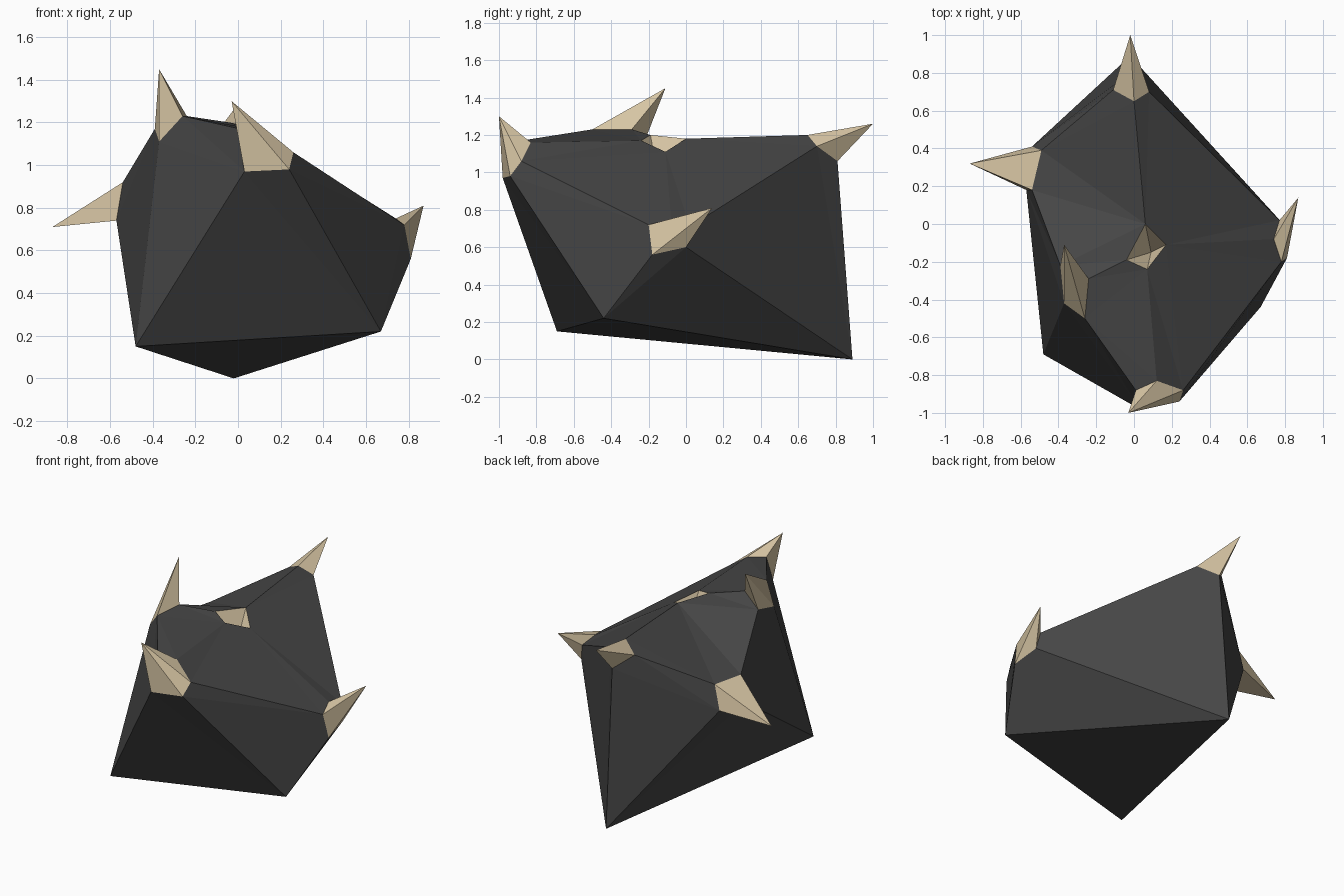
import bpy
import bmesh

if "Cube" in bpy.data.objects:
    bpy.data.objects.remove(bpy.data.objects["Cube"])


def material(name, rgb):
    m = bpy.data.materials.new(name)
    m.diffuse_color = (*rgb, 1)
    m.use_nodes = True
    m.node_tree.nodes["Principled BSDF"].inputs["Base Color"].default_value = m.diffuse_color
    return m


rock_mat = material("dark_stone", (0.06, 0.06, 0.06))
spike_mat = material("bone", (0.68, 0.56, 0.37))

# Plain corners at the bottom of the rock
plain = {
    "A": (-0.48, -0.69, 0.15),
    "B": (0.67, -0.44, 0.22),
    "C": (-0.02, 0.89, 0.0),
}

# Cut corners: one point on the edge towards each neighbouring corner,
# listed counter-clockwise as seen from outside
cut = {
    "F": {"A": (0.03, -0.98, 0.97), "B": (0.24, -0.94, 0.98), "R": (0.26, -0.88, 1.06),
          "Q": (0.12, -0.83, 1.16), "T": (0.01, -0.88, 1.17)},
    "R": {"C": (0.79, 0.0, 0.60), "K": (0.77, 0.02, 0.71), "Q": (0.74, -0.08, 0.75),
          "F": (0.78, -0.20, 0.72), "B": (0.81, -0.18, 0.56)},
    "K": {"L": (-0.11, 0.71, 1.14), "Q": (0.0, 0.65, 1.20), "R": (0.08, 0.70, 1.14),
          "C": (-0.01, 0.81, 1.06)},
    "L": {"C": (-0.54, 0.41, 0.76), "A": (-0.57, 0.18, 0.74), "T": (-0.54, 0.18, 0.92),
          "K": (-0.49, 0.39, 0.92)},
    "T": {"A": (-0.37, -0.42, 1.11), "F": (-0.26, -0.50, 1.23), "Q": (-0.24, -0.29, 1.23),
          "L": (-0.39, -0.22, 1.17)},
    "Q": {"K": (0.06, 0.0, 1.18), "T": (-0.04, -0.19, 1.20), "F": (0.07, -0.24, 1.17),
          "R": (0.17, -0.11, 1.11)},
}

# Tip of the spike on each cut corner (the last one points into the rock)
tips = {
    "F": ("front_spike", (-0.03, -1.0, 1.30)),
    "R": ("right_spike", (0.87, 0.14, 0.81)),
    "K": ("back_spike", (-0.02, 1.0, 1.26)),
    "L": ("left_spike", (-0.87, 0.32, 0.71)),
    "T": ("top_spike", (-0.37, -0.11, 1.45)),
    "Q": ("sunken_spike", (0.09, -0.15, 0.98)),
}

# Rock faces as loops of corners
loops = ["ACB", "ABF", "BRF", "BCR", "CKR", "KQR", "QFR", "QTF",
         "AFT", "ATL", "TQKL", "CAL", "CLK"]


def build(name, polygons, mat):
    bm = bmesh.new()
    for poly in polygons:
        bm.faces.new([bm.verts.new(p) for p in poly])
    bmesh.ops.remove_doubles(bm, verts=bm.verts, dist=0.0005)
    bmesh.ops.triangulate(bm, faces=[f for f in bm.faces if len(f.verts) > 3])
    mesh = bpy.data.meshes.new(name)
    bm.to_mesh(mesh)
    bm.free()
    mesh.materials.append(mat)
    bpy.context.collection.objects.link(bpy.data.objects.new(name, mesh))


def outline(loop):
    points = []
    for i, c in enumerate(loop):
        before, after = loop[i - 1], loop[(i + 1) % len(loop)]
        if c in plain:
            points.append(plain[c])
        else:
            points += [cut[c][before], cut[c][after]]
    return points


# Faceted rock
build("rock_body", [outline(l) for l in loops], rock_mat)

# Spikes: a fan from each cut corner to its tip
for corner, (name, tip) in tips.items():
    ring = list(cut[corner].values())
    build(name, [(ring[i - 1], ring[i], tip) for i in range(len(ring))], spike_mat)
